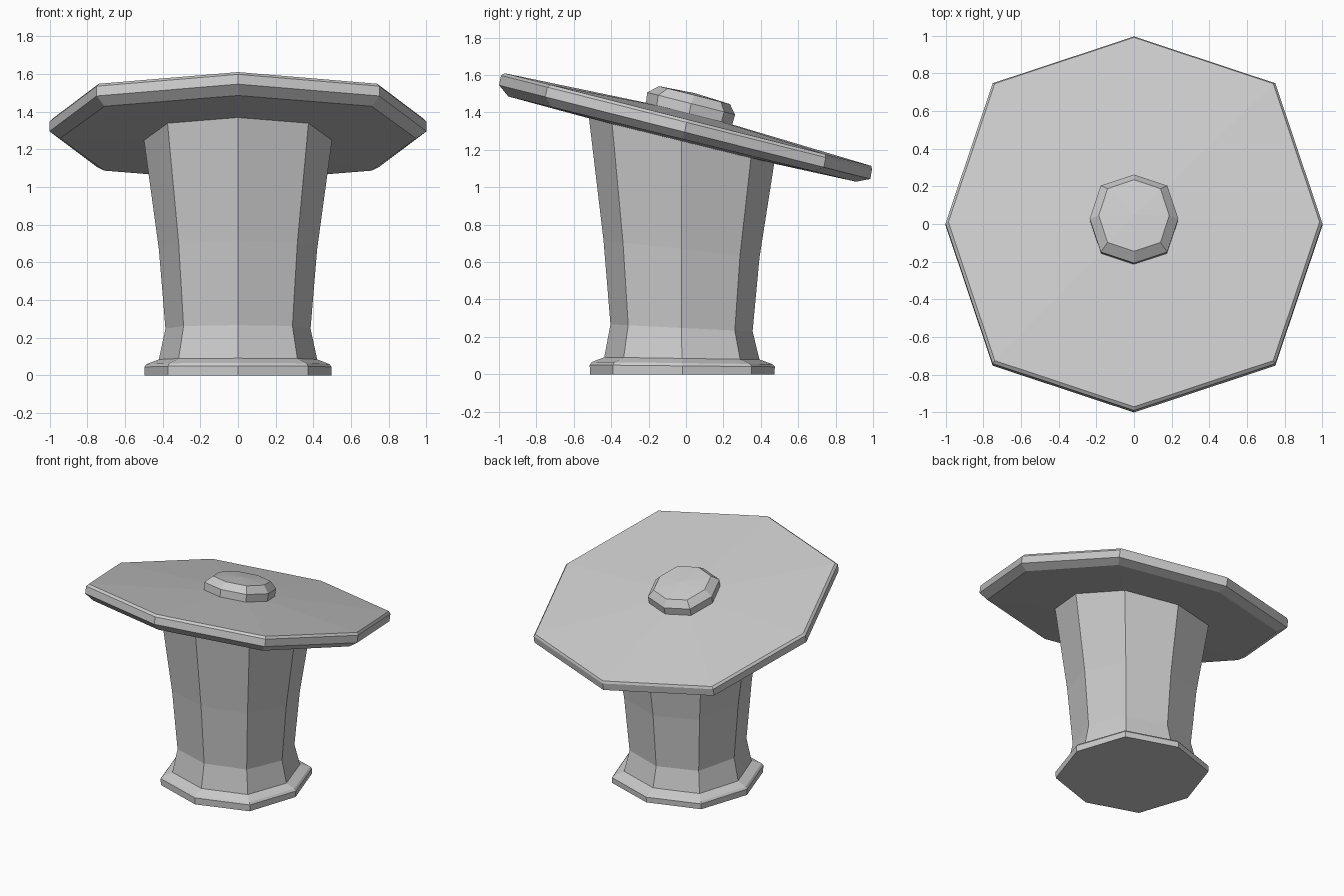
import bpy, bmesh

if "Cube" in bpy.data.objects:
    bpy.data.objects.remove(bpy.data.objects["Cube"])

# Slightly squarish octagon used by every part
K = 0.75
OCT = [(1, 0), (K, K), (0, 1), (-K, K), (-1, 0), (-K, -K), (0, -1), (K, -K)]


def loft(name, rings, bottom=None, top=None):
    """Loft octagonal rings (centre y, centre z, x radius, y radius, fall per unit y);
    each end is closed flat, or as a fan to a (y, z) point."""
    bm = bmesh.new()
    loops = [[bm.verts.new((rx * a, cy + ry * b, cz - slope * ry * b)) for a, b in OCT]
             for cy, cz, rx, ry, slope in rings]
    for lo, hi in zip(loops, loops[1:]):
        for i in range(8):
            j = (i + 1) % 8
            bm.faces.new((lo[i], lo[j], hi[j], hi[i]))
    for loop, tip in ((loops[0], bottom), (loops[-1], top)):
        if tip is None:
            bm.faces.new(loop)
        else:
            v = bm.verts.new((0, *tip))
            for i in range(8):
                bm.faces.new((loop[i], loop[(i + 1) % 8], v))
    bmesh.ops.recalc_face_normals(bm, faces=bm.faces)
    mesh = bpy.data.meshes.new(name)
    bm.to_mesh(mesh)
    bm.free()
    obj = bpy.data.objects.new(name, mesh)
    bpy.context.collection.objects.link(obj)
    return obj


TILT = 0.2526

# Flared pedestal with a stepped foot; rings lean gradually towards the top's tilt
loft("pedestal", [
    (-0.02, 0.00, 0.495, 0.493, 0.0),
    (-0.02, 0.045, 0.497, 0.495, 0.01),
    (-0.02, 0.06, 0.485, 0.483, 0.012),
    (-0.022, 0.085, 0.42, 0.415, 0.015),
    (-0.024, 0.248, 0.385, 0.38, 0.05),
    (-0.024, 0.67, 0.42, 0.417, 0.11),
    (-0.024, 1.255, 0.50, 0.496, TILT),
])

# Tilted, gently domed table top with bevelled rim
loft("table_top", [
    (-0.02, 1.2575, 0.945, 0.93, TILT * 0.97),
    (-0.0075, 1.295, 1.0, 0.9925, TILT),
    (0.003, 1.347, 1.0, 0.992, TILT),
    (0.01, 1.362, 0.985, 0.98, TILT),
], bottom=(-0.025, 1.235), top=(0.02, 1.403))

# Small bevelled knob on the top
loft("knob", [
    (0.01, 1.36, 0.232, 0.228, TILT),
    (0.0275, 1.4475, 0.235, 0.235, TILT),
    (0.045, 1.4925, 0.187, 0.19, TILT),
], top=(0.048, 1.503))
